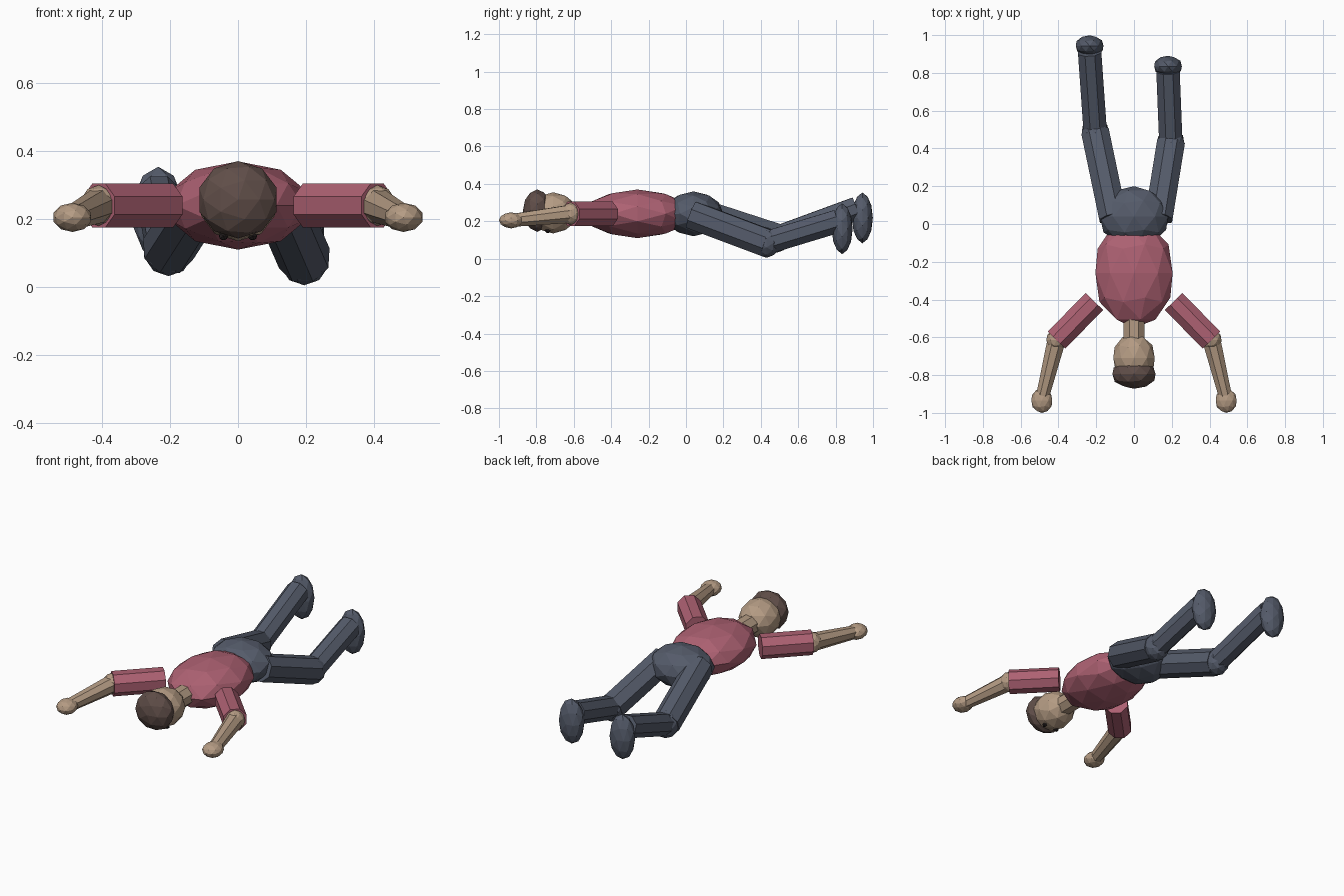
import bpy, bmesh, math
from mathutils import Vector, Matrix

cube = bpy.data.objects.get("Cube")
if cube:
    bpy.data.objects.remove(cube, do_unlink=True)


def material(name, rgb):
    m = bpy.data.materials.new(name)
    m.use_nodes = True
    m.diffuse_color = (*rgb, 1)
    bsdf = m.node_tree.nodes["Principled BSDF"]
    bsdf.inputs["Base Color"].default_value = (*rgb, 1)
    bsdf.inputs["Roughness"].default_value = 0.8
    return m


shirt = material("rose shirt", (0.42, 0.12, 0.17))
skin = material("tan skin", (0.46, 0.33, 0.23))
trousers = material("slate trousers", (0.09, 0.105, 0.145))
hair = material("brown hair", (0.115, 0.075, 0.065))
dark = material("dark eyes", (0.02, 0.015, 0.015))


def finish(bm, name, mat):
    bmesh.ops.recalc_face_normals(bm, faces=bm.faces)
    mesh = bpy.data.meshes.new(name)
    bm.to_mesh(mesh)
    bm.free()
    mesh.materials.append(mat)
    ob = bpy.data.objects.new(name, mesh)
    bpy.context.collection.objects.link(ob)
    return ob


def ball(name, mat, center, radii, detail=2):
    """Faceted ellipsoid with its poles along the body axis."""
    bm = bmesh.new()
    bmesh.ops.create_icosphere(bm, subdivisions=detail, radius=1)
    bm.transform(Matrix.Translation(center) @ Matrix.Diagonal((*radii, 1))
                 @ Matrix.Rotation(math.pi / 2, 4, 'X'))
    return finish(bm, name, mat)


def limb(name, mat, start, end, r1, r2):
    """Eight-sided tube between two joints, flat side up."""
    start, end = Vector(start), Vector(end)
    axis = end - start
    bm = bmesh.new()
    bmesh.ops.create_cone(bm, cap_ends=True, segments=8, radius1=r1,
                          radius2=r2, depth=axis.length)
    turn = axis.to_track_quat('Z', 'Y').to_matrix().to_4x4()
    bm.transform(Matrix.Translation((start + end) / 2) @ turn
                 @ Matrix.Rotation(math.pi / 8, 4, 'Z'))
    return finish(bm, name, mat)


# Trunk and head, lying face down
ball("torso", shirt, (0, -0.26, 0.24), (0.215, 0.29, 0.13))
ball("hips", trousers, (0, 0.04, 0.24), (0.19, 0.16, 0.12))
limb("neck", skin, (0, -0.48, 0.24), (0, -0.63, 0.24), 0.06, 0.06)
ball("head", skin, (0, -0.71, 0.245), (0.115, 0.13, 0.11))
ball("hair_cap", hair, (0, -0.795, 0.257), (0.12, 0.077, 0.114))

# Mirrored eyes and arms
for side, s in (("left", 1), ("right", -1)):
    ball(side + "_eye", dark, (s * 0.043, -0.74, 0.15), (0.015, 0.015, 0.014), 1)
    elbow = (s * 0.41, -0.615, 0.24)
    wrist = (s * 0.487, -0.925, 0.205)
    limb(side + "_upper_arm", shirt, (s * 0.21, -0.41, 0.24), elbow, 0.07, 0.07)
    ball(side + "_elbow", skin, elbow, (0.056, 0.056, 0.06))
    limb(side + "_forearm", skin, elbow, wrist, 0.052, 0.037)
    ball(side + "_hand", skin, (s * 0.488, -0.935, 0.205), (0.058, 0.065, 0.043))

# Legs, each with its own pose
legs = (
    ("left", (0.13, 0.03, 0.235), (0.195, 0.43, 0.085), (0.18, 0.81, 0.2), (0.18, 0.835, 0.16)),
    ("right", (-0.11, 0.03, 0.26), (-0.205, 0.485, 0.112), (-0.235, 0.91, 0.268), (-0.235, 0.943, 0.218)),
)
for side, hip, knee, ankle, foot in legs:
    limb(side + "_thigh", trousers, hip, knee, 0.08, 0.08)
    ball(side + "_knee", trousers, knee, (0.075, 0.075, 0.08))
    limb(side + "_shin", trousers, knee, ankle, 0.067, 0.067)
    ball(side + "_foot", trousers, foot, (0.077, 0.056, 0.136))
